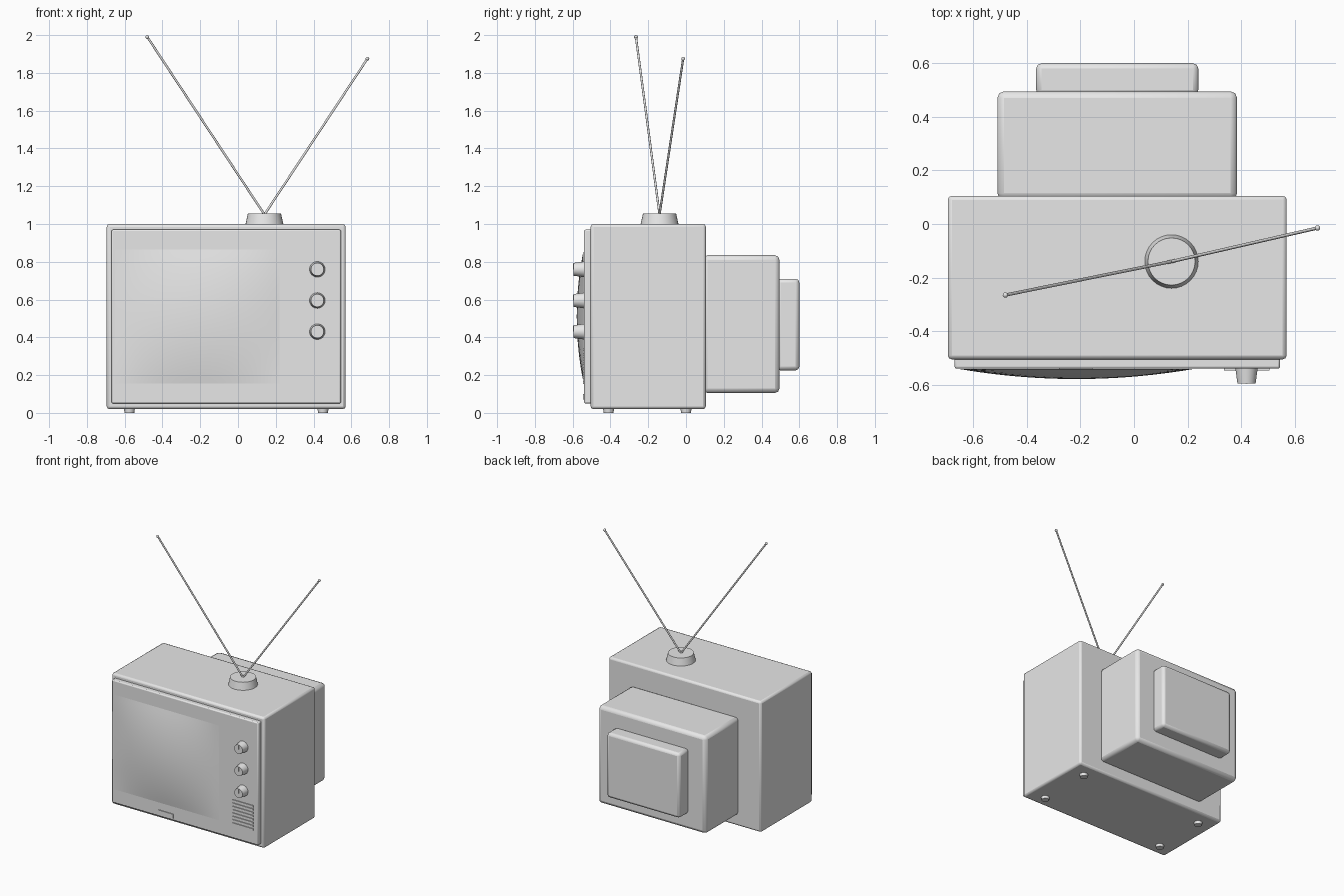
import bpy
import bmesh
from math import radians
from mathutils import Vector

if "Cube" in bpy.data.objects:
    bpy.data.objects.remove(bpy.data.objects["Cube"], do_unlink=True)

GREY = (0.8, 0.8, 0.8, 1.0)
grey = bpy.data.materials.new("plain grey")
grey.use_nodes = True
grey.diffuse_color = GREY
grey.node_tree.nodes["Principled BSDF"].inputs["Base Color"].default_value = GREY


def finish(obj, name, angle=35):
    obj.name = name
    obj.data.materials.append(grey)
    bpy.ops.object.select_all(action="DESELECT")
    obj.select_set(True)
    bpy.context.view_layer.objects.active = obj
    bpy.ops.object.shade_smooth_by_angle(angle=radians(angle))
    return obj


def box(name, x, y, z, bevel=0.0, segments=2):
    """Box spanning the given (low, high) ranges, with optional rounded edges."""
    bpy.ops.mesh.primitive_cube_add(size=1)
    obj = bpy.context.object
    size = Vector([r[1] - r[0] for r in (x, y, z)])
    centre = Vector([(r[0] + r[1]) / 2 for r in (x, y, z)])
    for v in obj.data.vertices:
        v.co = v.co * size + centre
    if bevel:
        mod = obj.modifiers.new("rounded edges", "BEVEL")
        mod.width = bevel
        mod.segments = segments
    return finish(obj, name)


def rod(name, start, end, r1, r2, sides=32):
    """Cylinder or cone between two points."""
    start, end = Vector(start), Vector(end)
    axis = end - start
    bpy.ops.mesh.primitive_cone_add(vertices=sides, radius1=r1, radius2=r2,
                                    depth=axis.length, location=(start + end) / 2)
    obj = bpy.context.object
    obj.rotation_euler = axis.to_track_quat("Z", "Y").to_euler()
    return finish(obj, name)


# Cabinet, front panel and stepped back housing
box("cabinet", (-0.695, 0.57), (-0.505, 0.105), (0.02, 1.0), 0.015)
box("front_panel", (-0.67, 0.545), (-0.54, -0.49), (0.05, 0.97), 0.008)
box("back_housing", (-0.51, 0.385), (0.09, 0.495), (0.105, 0.835), 0.025)
box("back_cover", (-0.365, 0.24), (0.48, 0.6), (0.225, 0.71), 0.02)

# Bulging screen
bm = bmesh.new()
bmesh.ops.create_grid(bm, x_segments=24, y_segments=20, size=1)
for v in bm.verts:
    u, w = v.co.x, v.co.y
    bulge = 0.037 * (1 - u * u) * (1 - w * w)
    v.co = (-0.215 + 0.435 * u, -0.5415 - bulge, 0.51 + 0.355 * w)
mesh = bpy.data.meshes.new("screen")
bm.to_mesh(mesh)
bm.free()
screen = bpy.data.objects.new("screen", mesh)
bpy.context.collection.objects.link(screen)
finish(screen, "screen")

# Control knobs with pointer ridges
for i, z in enumerate((0.76, 0.595, 0.43)):
    rod(f"knob_{i + 1}", (0.42, -0.535, z), (0.42, -0.595, z), 0.042, 0.034)
    box(f"knob_pointer_{i + 1}", (0.416, 0.424), (-0.598, -0.59), (z, z + 0.03))

# Speaker grille slats
for i in range(8):
    z = 0.161 + i * 0.0248
    box(f"grille_slat_{i + 1}", (0.335, 0.505), (-0.546, -0.538), (z - 0.007, z + 0.007))

# Small plate under the screen
box("front_plate", (-0.28, -0.155), (-0.546, -0.538), (0.07, 0.1))

# Feet
for x in (-0.575, 0.45):
    for y in (-0.41, 0.0):
        rod("foot", (x, y, 0.03), (x, y, 0), 0.03, 0.026, 20)

# Aerial base, rods and tips
hub = (0.14, -0.14, 1.05)
rod("aerial_base", (0.14, -0.14, 0.995), (0.14, -0.14, 1.055), 0.101, 0.088)
for side, tip in (("right", (-0.48, -0.265, 1.99)), ("left", (0.685, -0.015, 1.875))):
    rod(f"{side}_aerial_rod", hub, tip, 0.006, 0.006, 12)
    bpy.ops.mesh.primitive_uv_sphere_add(segments=16, ring_count=8, radius=0.01, location=tip)
    finish(bpy.context.object, f"{side}_aerial_tip", 60)
